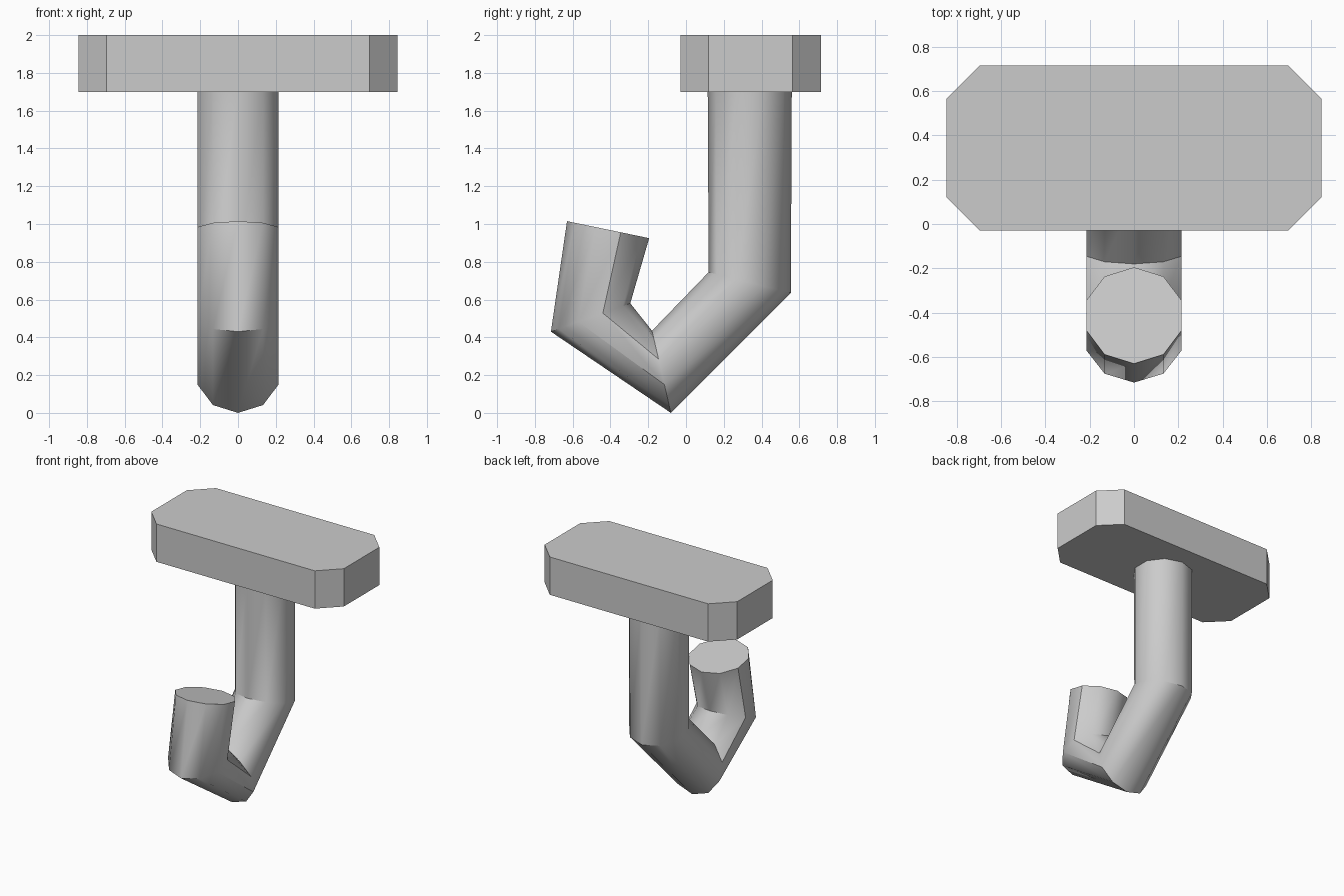
import bpy, bmesh, math
from mathutils import Vector

if "Cube" in bpy.data.objects:
    bpy.data.objects.remove(bpy.data.objects["Cube"])

grey = bpy.data.materials.new("plain grey")
grey.diffuse_color = (0.6, 0.6, 0.6, 1)
grey.use_nodes = True
grey.node_tree.nodes["Principled BSDF"].inputs["Base Color"].default_value = grey.diffuse_color


def make(name, bm):
    bmesh.ops.recalc_face_normals(bm, faces=bm.faces)
    me = bpy.data.meshes.new(name)
    bm.to_mesh(me)
    bm.free()
    ob = bpy.data.objects.new(name, me)
    me.materials.append(grey)
    bpy.context.collection.objects.link(ob)
    return ob


# Mounting plate: rectangle with clipped corners
hx, y0, y1, c = 0.845, -0.03, 0.715, 0.15
outline = [(hx - c, y0), (hx, y0 + c), (hx, y1 - c), (hx - c, y1)]
outline += [(-x, y) for x, y in reversed(outline)]
bm = bmesh.new()
base = bm.faces.new([bm.verts.new((x, y, 1.7)) for x, y in outline])
ext = bmesh.ops.extrude_face_region(bm, geom=[base], use_keep_orig=True)
bmesh.ops.translate(bm, vec=(0, 0, 0.3),
                    verts=[g for g in ext["geom"] if isinstance(g, bmesh.types.BMVert)])
make("mounting_plate", bm)

# Hook: ten-sided tube through tilted rings, each given as outer and inner (y, z)
R, N = 0.226, 10
sections = [((0.56, 1.70), (0.115, 1.70)),
            ((0.555, 0.635), (0.12, 0.745)),
            ((-0.08, 0.0), (-0.18, 0.435)),
            ((-0.715, 0.43), (-0.295, 0.58)),
            ((-0.63, 1.015), (-0.195, 0.925))]
bm = bmesh.new()
rings = []
for outer, inner in sections:
    o, i = Vector((0, *outer)), Vector((0, *inner))
    mid, half = (o + i) / 2, (o - i) / 2
    rings.append([bm.verts.new(mid + half * math.cos(a) + Vector((R * math.sin(a), 0, 0)))
                  for a in (2 * math.pi * k / N for k in range(N))])
for a, b in zip(rings, rings[1:]):
    for k in range(N):
        bm.faces.new((a[k], a[(k + 1) % N], b[(k + 1) % N], b[k]))
bm.faces.new(rings[0])
bm.faces.new(rings[-1])
# crease on the inner side of the tip
for k in (3, 7):
    bm.edges.get((rings[3][k], rings[4][k])).smooth = False
hook = make("hook", bm)
bpy.context.view_layer.objects.active = hook
hook.select_set(True)
bpy.ops.object.shade_smooth_by_angle(angle=math.radians(42))
